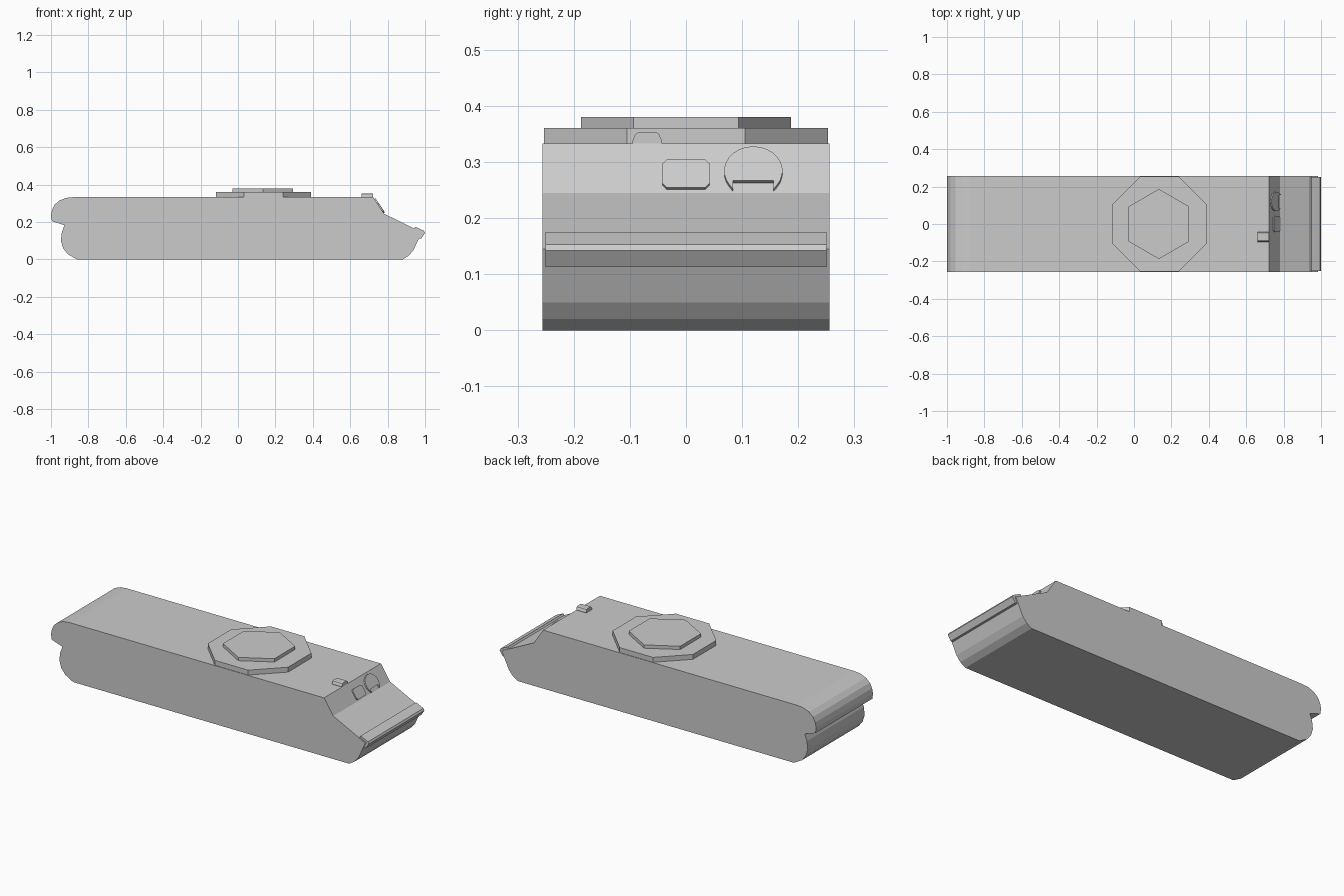
import bpy, bmesh
from math import cos, sin, pi, radians
from mathutils import Vector

if "Cube" in bpy.data.objects:
    bpy.data.objects.remove(bpy.data.objects["Cube"])


def prism(name, outline, origin, u, v, depth):
    """Extrude a 2D outline (in the u, v plane at origin) along depth."""
    o, u, v, d = Vector(origin), Vector(u), Vector(v), Vector(depth)
    bm = bmesh.new()
    face = bm.faces.new([bm.verts.new(o + u * a + v * b) for a, b in outline])
    ext = bmesh.ops.extrude_face_region(bm, geom=[face], use_keep_orig=True)
    bmesh.ops.translate(bm, vec=d, verts=[g for g in ext["geom"] if isinstance(g, bmesh.types.BMVert)])
    bmesh.ops.recalc_face_normals(bm, faces=bm.faces)
    mesh = bpy.data.meshes.new(name)
    bm.to_mesh(mesh)
    bm.free()
    obj = bpy.data.objects.new(name, mesh)
    bpy.context.collection.objects.link(obj)
    return obj


def polygon(n, radius, start):
    return [(radius * cos(start + 2 * pi * i / n), radius * sin(start + 2 * pi * i / n)) for i in range(n)]


def across(name, outline, y0, y1):
    return prism(name, outline, (0, y0, 0), (1, 0, 0), (0, 0, 1), (0, y1 - y0, 0))


# Hull: side profile extruded across the full width
hull = [(-0.86, 0), (-0.91, 0.028), (-0.935, 0.06), (-0.947, 0.1), (-0.942, 0.145),
        (-0.928, 0.183), (-0.995, 0.205), (-1, 0.235), (-0.994, 0.265), (-0.98, 0.293),
        (-0.955, 0.315), (-0.92, 0.329), (-0.88, 0.333), (0.722, 0.333), (0.78, 0.245),
        (0.983, 0.145), (0.938, 0.05), (0.913, 0.02), (0.88, 0)]
across("hull", hull, -0.256, 0.256)

# Folded plate wrapping the nose edge
nose = [(0.94, 0.163), (0.948, 0.175), (0.994, 0.153), (1, 0.142), (0.981, 0.113), (0.962, 0.113)]
across("nose_plate", nose, -0.25, 0.25)

# Stacked roof plates: octagon, then hexagon
X, Y = (1, 0, 0), (0, 1, 0)
prism("roof_octagon", polygon(8, 0.253 / cos(pi / 8), pi / 8), (0.136, 0, 0.33), X, Y, (0, 0, 0.031))
prism("roof_hexagon", polygon(6, 0.187, pi / 2), (0.133, 0, 0.358), X, Y, (0, 0, 0.022))

# Roof periscope with a chamfered cover
scope = [(-0.026, 0.33), (-0.026, 0.338), (-0.021, 0.35), (-0.016, 0.353),
         (0.016, 0.353), (0.021, 0.35), (0.026, 0.338), (0.026, 0.33)]
prism("periscope", scope, (0.66, -0.069, 0), Y, (0, 0, 1), (0.062, 0, 0))

# Fittings lying on the sloped front plate
up = Vector((-0.058, 0, 0.088)).normalized()
out = Vector((up.z, 0, -up.x))
foot = Vector((0.78, 0, 0.245))
panel = [(-0.042, 0.016), (-0.034, 0.007), (0.034, 0.007), (0.042, 0.016),
         (0.042, 0.058), (0.034, 0.067), (-0.034, 0.067), (-0.042, 0.058)]
prism("vision_panel", panel, foot - out * 0.006, Y, up, out * 0.013)

# Round hatch with a notch cut in its lower edge
arc = [(0.052 * cos(radians(a)), 0.042 + 0.052 * sin(radians(a))) for a in range(-36, 217, 14)]
notch = [(-0.036, 0.003), (-0.036, 0.021), (0.036, 0.021), (0.036, 0.003)]
prism("round_hatch", arc + notch, foot + Vector((0, 0.12, 0)) - out * 0.006, Y, up, out * 0.014)
